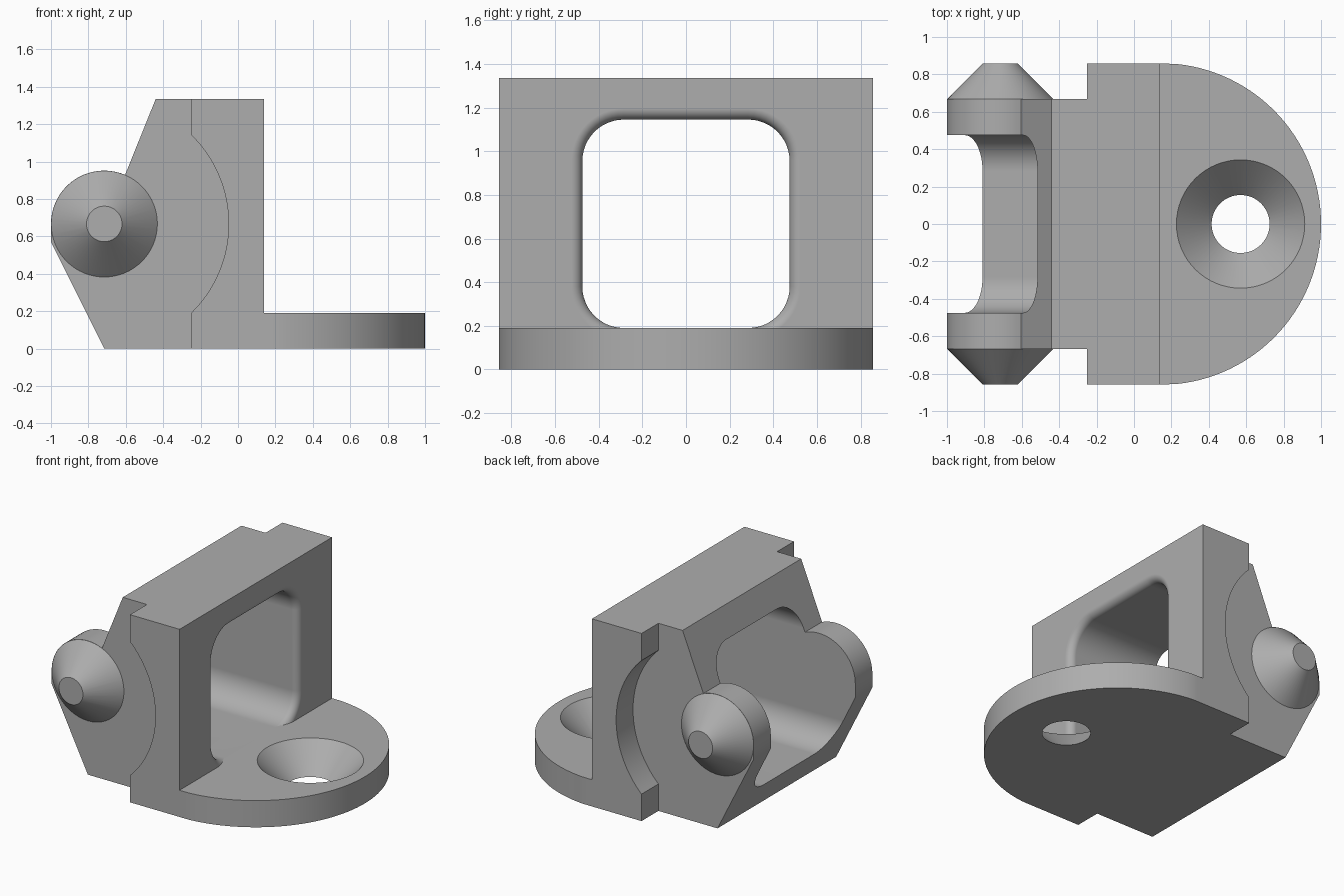
import bpy, bmesh
from math import sin, cos, pi, acos, radians

if "Cube" in bpy.data.objects:
    bpy.data.objects.remove(bpy.data.objects["Cube"], do_unlink=True)

# Main dimensions
HALF_W, CORE_W = 0.857, 0.667     # half widths of flange and core
TOP, FLOOR, WALL = 1.335, 0.19, 0.14
PX, PZ, PR = -0.715, 0.667, 0.285   # pivot centre and radius

steel = bpy.data.materials.new("plain grey")
steel.use_nodes = True
grey = (0.42, 0.42, 0.42, 1)
steel.diffuse_color = grey
steel.node_tree.nodes["Principled BSDF"].inputs["Base Color"].default_value = grey


def loft(name, rings):
    """Closed solid through rings of equal point counts."""
    bm = bmesh.new()
    loops = [[bm.verts.new(p) for p in ring] for ring in rings]
    n = len(loops[0])
    for a, b in zip(loops, loops[1:]):
        for i in range(n):
            j = (i + 1) % n
            bm.faces.new((a[i], a[j], b[j], b[i]))
    bm.faces.new(loops[0])
    bm.faces.new(loops[-1])
    bmesh.ops.recalc_face_normals(bm, faces=bm.faces)
    mesh = bpy.data.meshes.new(name)
    bm.to_mesh(mesh)
    bm.free()
    mesh.materials.append(steel)
    obj = bpy.data.objects.new(name, mesh)
    bpy.context.collection.objects.link(obj)
    return obj


def arc(cx, cz, r, a0, a1, n):
    return [(cx + r * cos(a0 + (a1 - a0) * i / n),
             cz + r * sin(a0 + (a1 - a0) * i / n)) for i in range(n + 1)]


def side_prism(name, profile, half):
    return loft(name, [[(x, y, z) for x, z in profile] for y in (-half, half)])


def combine(target, tool, operation):
    mod = target.modifiers.new(operation, "BOOLEAN")
    mod.operation, mod.solver, mod.object = operation, "EXACT", tool
    bpy.context.view_layer.objects.active = target
    bpy.ops.object.modifier_apply(modifier=mod.name)
    bpy.data.objects.remove(tool, do_unlink=True)


# Upright core with the rounded pivot lug
core = [(PX, 0), (WALL, 0), (WALL, TOP), (-0.44, TOP)]
core += arc(PX, PZ, PR, radians(67), pi, 20) + [(-1, 0.57)]
bracket = side_prism("hinge_bracket", core, CORE_W)

# Wide flange with a curved clearance around the pivot
R = 0.665
reach = acos((-0.25 - PX) / R)
flange = [(WALL, 0), (WALL, TOP), (-0.25, TOP)]
flange += arc(PX, PZ, R, reach, -reach, 32) + [(-0.25, 0)]
combine(bracket, side_prism("flange", flange, HALF_W), "UNION")

# Window with rounded corners, flaring out at the wall face
def window_ring(x, grow):
    half, r = 0.475 + grow, 0.19 + grow
    low, high = FLOOR - grow, 1.145 + grow
    pts = []
    for k, (sy, cz) in enumerate([(1, high - r), (-1, high - r),
                                  (-1, low + r), (1, low + r)]):
        pts += arc(sy * (half - r), cz, r, k * pi / 2, (k + 1) * pi / 2, 12)
    return [(x, y, z) for y, z in pts]


F = 0.05
rings = [window_ring(-1.2, 0)]
rings += [window_ring(WALL - F + F * sin(a), F - F * cos(a))
          for a in [i * pi / 16 for i in range(8)]]
rings += [window_ring(WALL, F), window_ring(WALL + 0.1, F)]
window = loft("window_cutter", rings)
keep = loft("window_floor", [[(x, y, z) for y, z in
            ((-1, -1), (1, -1), (1, FLOOR), (-1, FLOOR))] for x in (-2, 2)])
combine(window, keep, "DIFFERENCE")
combine(bracket, window, "DIFFERENCE")

# Half-round base plate
plate = [(-0.1, -HALF_W)] + arc(WALL, 0, HALF_W + 0.003, -pi / 2, pi / 2, 64) + [(-0.1, HALF_W)]
plate = [(x, max(-HALF_W, min(HALF_W, y))) for x, y in plate]
base = loft("base_plate", [[(x, y, z) for x, y in plate] for z in (0, FLOOR)])

# Countersunk screw hole
def hole_ring(z):
    r = 0.155 + z * 0.99
    return [(x, y, z) for x, y in arc(0.57, 0, r, 0, 2 * pi, 64)[:-1]]


combine(base, loft("screw_cutter", [hole_ring(-0.05), hole_ring(0.25)]), "DIFFERENCE")
combine(bracket, base, "UNION")

# Conical pivot pins on both sides
for side in (-1, 1):
    pin = [[(x, side * y, z) for x, z in arc(PX, PZ, r, 0, 2 * pi, 64)[:-1]]
           for y, r in ((CORE_W - 0.08, 0.2), (CORE_W, PR - 0.001), (HALF_W, 0.095))]
    combine(bracket, loft("pivot_pin", pin), "UNION")

# Smooth curves, crisp edges
bpy.ops.object.select_all(action="DESELECT")
bracket.select_set(True)
bpy.context.view_layer.objects.active = bracket
bpy.ops.object.shade_smooth_by_angle(angle=radians(30))
weighted = bracket.modifiers.new("flat face normals", "WEIGHTED_NORMAL")
weighted.keep_sharp = True
